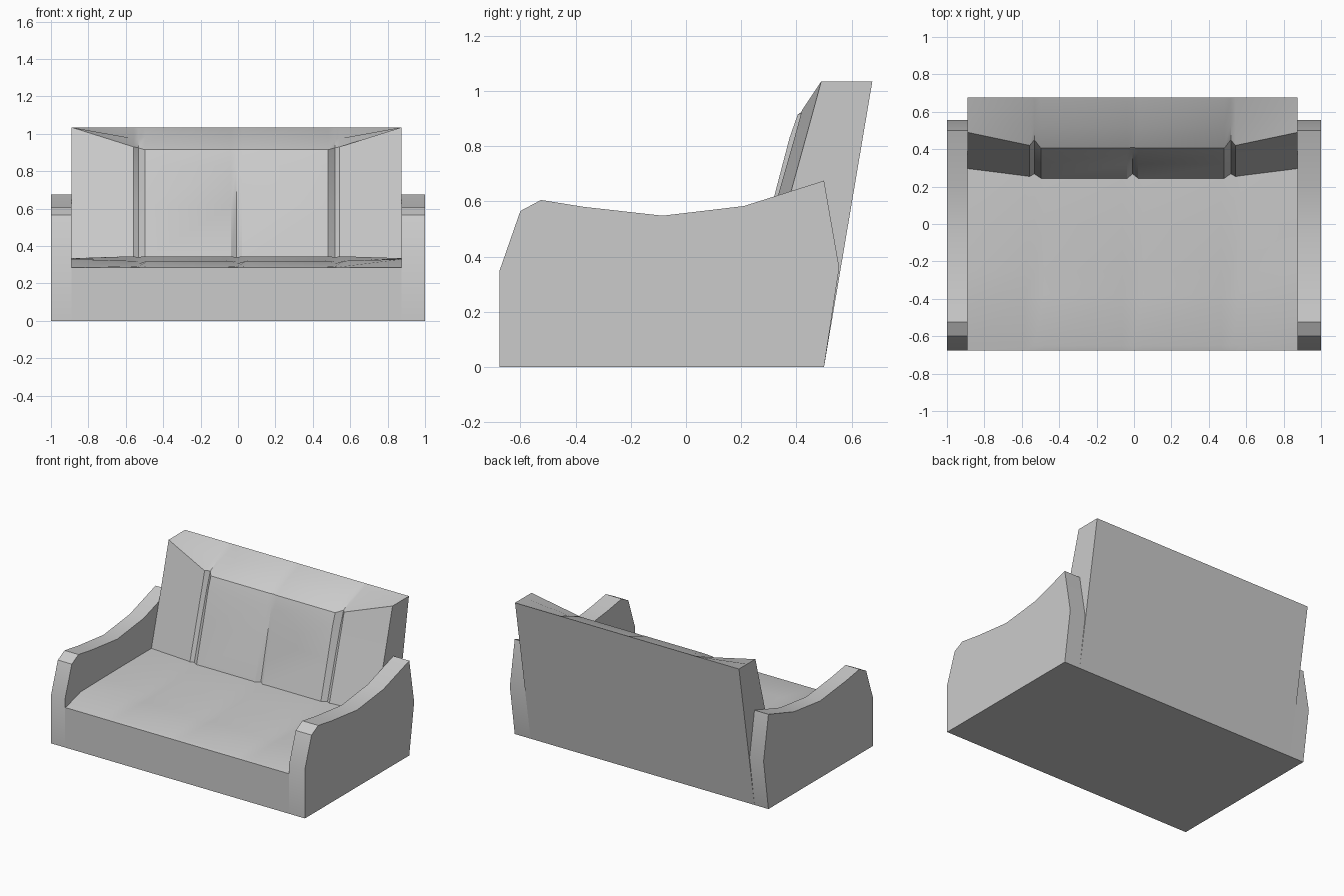
import bpy, bmesh

if "Cube" in bpy.data.objects:
    bpy.data.objects.remove(bpy.data.objects["Cube"])

CX = -0.0075      # middle of the space between the arms
HALF = 0.8825     # half width of that space


def loft(name, sections, angle=0.5):
    """Closed solid through (x, [(y, z), ...]) sections."""
    bm = bmesh.new()
    rings = [[bm.verts.new((x, y, z)) for y, z in pts] for x, pts in sections]
    n = len(rings[0])
    for a, b in zip(rings, rings[1:]):
        for i in range(n):
            j = (i + 1) % n
            bm.faces.new((a[i], a[j], b[j], b[i]))
    bm.faces.new(rings[0])
    bm.faces.new(rings[-1][::-1])
    bmesh.ops.recalc_face_normals(bm, faces=bm.faces)
    me = bpy.data.meshes.new(name)
    bm.to_mesh(me)
    bm.free()
    ob = bpy.data.objects.new(name, me)
    bpy.context.collection.objects.link(ob)
    bpy.ops.object.select_all(action='DESELECT')
    ob.select_set(True)
    bpy.context.view_layer.objects.active = ob
    bpy.ops.object.shade_smooth_by_angle(angle=angle)
    return ob


def mirrored(half):
    """Half sections from the centre outwards -> full width."""
    left = [(CX - u, p) for u, p in reversed(half) if u > 0]
    return left + [(CX + u, p) for u, p in half]


# Arms: scooped side profile
arm = [(-0.675, 0), (-0.675, 0.35), (-0.6, 0.565), (-0.525, 0.605),
       (-0.37, 0.58), (-0.085, 0.548), (0.21, 0.583), (0.5, 0.675),
       (0.555, 0.36), (0.5, 0)]
loft("left_arm", [(-1, arm), (CX - HALF, arm)])
loft("right_arm", [(CX + HALF, arm), (1, arm)])


# Base with shaped seat on top
def seat_section(front, crease_y, crease_z, flat_z, rear_z):
    return [(-0.675, 0), (-0.675, 0.285), (-0.65, front), (crease_y, crease_z),
            (-0.25, flat_z), (0, rear_z), (0.4, rear_z), (0.4, 0)]


groove = seat_section(0.289, -0.40, 0.306, 0.318, 0.342)
pad = seat_section(0.292, -0.38, 0.321, 0.323, 0.345)
edge = seat_section(0.287, -0.50, 0.330, 0.333, 0.335)
loft("seat_base", mirrored([(0, groove), (0.055, pad), (0.475, pad),
                            (0.525, groove), (0.575, pad), (HALF, edge)]), 0.35)


# Backrest: two cushions, grooves and angled side wings
def back_section(*front):
    return [(0.4, 0), *front, (0.675, 1.035), (0.5, 0)]


seam = back_section((0.265, 0.33), (0.335, 0.62), (0.385, 0.84), (0.41, 0.915), (0.52, 0.975))
cushion = back_section((0.24, 0.33), (0.32, 0.62), (0.375, 0.83), (0.405, 0.915), (0.52, 0.985))
gap = back_section((0.265, 0.33), (0.35, 0.62), (0.415, 0.83), (0.45, 0.925), (0.53, 0.97))
wing_in = back_section((0.25, 0.33), (0.333, 0.62), (0.393, 0.83), (0.42, 0.93), (0.53, 0.975))
wing_out = back_section((0.295, 0.33), (0.376, 0.62), (0.434, 0.83), (0.49, 1.035), (0.58, 1.035))
loft("backrest", mirrored([(0, seam), (0.03, cushion), (0.49, cushion),
                           (0.525, gap), (0.55, wing_in), (HALF, wing_out)]))
